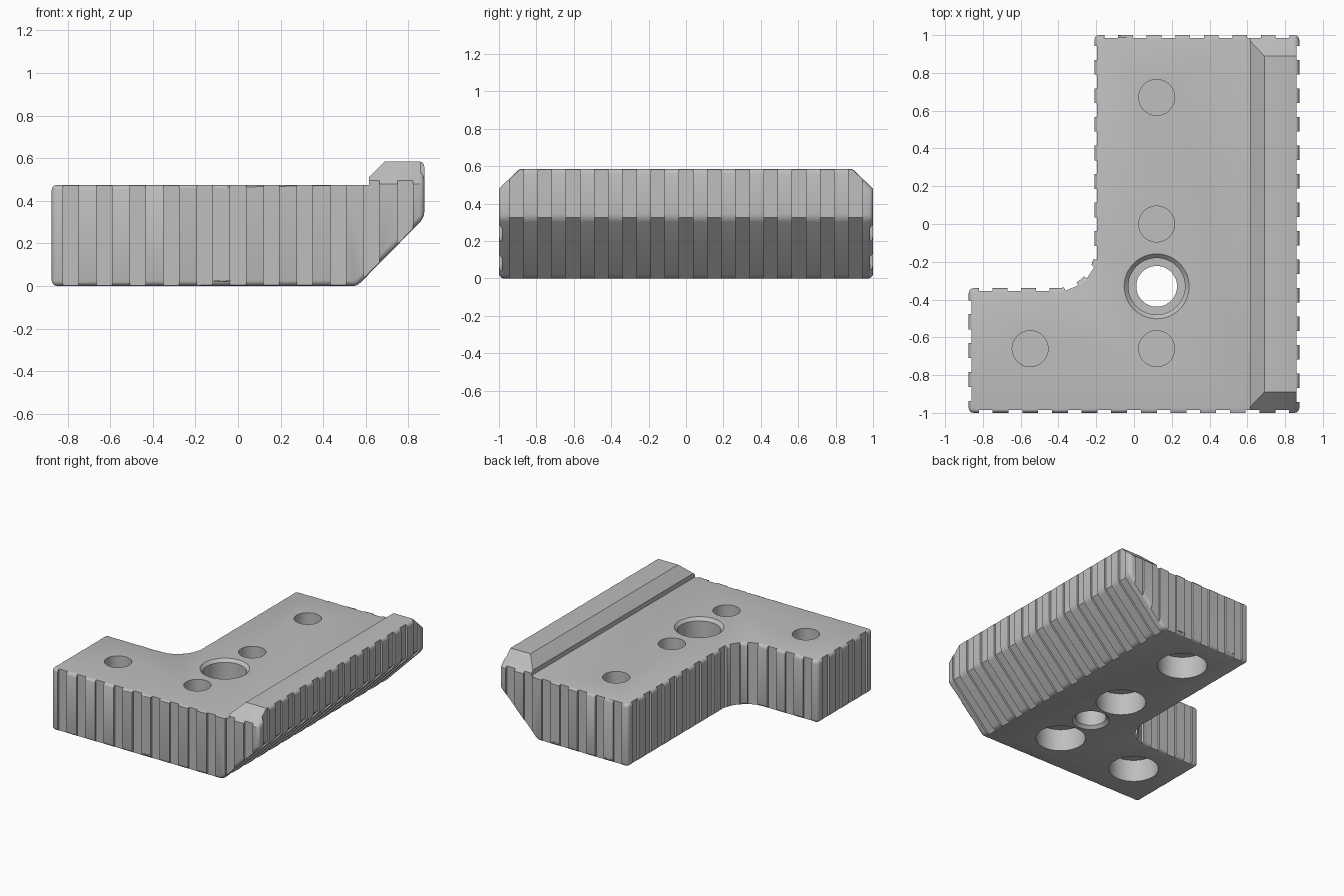
import bpy, bmesh, math
from mathutils import Vector, Matrix

if "Cube" in bpy.data.objects:
    bpy.data.objects.remove(bpy.data.objects["Cube"], do_unlink=True)

LEFT, RIGHT, STEM, SHELF, TOP = -0.875, 0.875, -0.21, -0.34, 0.475
FILLET, DEPTH, WIDTH, PITCH = 0.2, 0.015, 0.073, 0.151


def prism(bm, points, along):
    """Closed solid: a polygon pushed along a vector."""
    base = bm.faces.new([bm.verts.new(p) for p in points])
    new = bmesh.ops.extrude_face_region(bm, geom=[base], use_keep_orig=True)["geom"]
    verts = [g for g in new if isinstance(g, bmesh.types.BMVert)]
    bmesh.ops.translate(bm, verts=verts, vec=Vector(along))


def lathe(bm, x, y, profile, sides=48):
    """Closed turned solid from (radius, z) pairs."""
    rings = []
    for r, z in profile:
        rings.append([bm.verts.new((x + r * math.cos(a), y + r * math.sin(a), z))
                      for a in (math.tau * i / sides for i in range(sides))])
    for low, high in zip(rings, rings[1:]):
        for i in range(sides):
            j = (i + 1) % sides
            bm.faces.new((low[i], low[j], high[j], high[i]))
    bm.faces.new(rings[0])
    bm.faces.new(rings[-1])


def groove(bm, x, y, angle):
    """Upright slot cutter on a wall whose normal points along the angle."""
    place = (Matrix.Translation((x, y, 0.3)) @ Matrix.Rotation(angle, 4, "Z")
             @ Matrix.Diagonal((2 * DEPTH, WIDTH, 1, 1)))
    bmesh.ops.create_cube(bm, size=1, matrix=place)


def make_object(name, bm):
    bmesh.ops.recalc_face_normals(bm, faces=bm.faces[:])
    mesh = bpy.data.meshes.new(name)
    bm.to_mesh(mesh)
    bm.free()
    obj = bpy.data.objects.new(name, mesh)
    bpy.context.collection.objects.link(obj)
    return obj


def cut(obj, cutter):
    cutter.hide_render = True
    mod = obj.modifiers.new("cut", "BOOLEAN")
    mod.operation, mod.solver, mod.object = "DIFFERENCE", "EXACT", cutter
    bpy.context.view_layer.objects.active = obj
    bpy.ops.object.modifier_apply(modifier=mod.name)
    bpy.data.objects.remove(cutter, do_unlink=True)


# Main block: side profile with sloped flank and raised lip
profile = [(LEFT, 0), (0.56, 0), (RIGHT, 0.32), (RIGHT, 0.585), (0.69, 0.585),
           (0.615, 0.51), (0.615, TOP), (LEFT, TOP)]
bm = bmesh.new()
prism(bm, [(x, -1, z) for x, z in profile], (0, 2, 0))
block = make_object("corner_block", bm)

# Inner corner of the L, with its fillet, and the sloped lip ends
bm = bmesh.new()
cx, cy = STEM - FILLET, SHELF + FILLET
outline = [(STEM, 1.1), (-1, 1.1), (-1, SHELF)]
for i in range(13):
    a = math.radians(-90 + 7.5 * i)
    outline.append((cx + FILLET * math.cos(a), cy + FILLET * math.sin(a)))
prism(bm, [(x, y, -0.1) for x, y in outline], (0, 0, 0.9))
for s in (-1, 1):
    prism(bm, [(0.5, s * 1.11, 0.375), (0.5, s * 0.78, 0.69), (0.5, s * 1.11, 0.69)],
          (0.5, 0, 0))
cut(block, make_object("shape_cutter", bm))

# Rounded outer edges
bm = bmesh.new()
bm.from_mesh(block.data)
bmesh.ops.remove_doubles(bm, verts=bm.verts[:], dist=0.0005)
edges = [e for e in bm.edges
         if len(e.link_faces) == 2 and e.is_convex and e.calc_face_angle() > 0.5
         and (all(v.co.x > 0.86 for v in e.verts) or all(v.co.z < 0.478 for v in e.verts))]
bmesh.ops.bevel(bm, geom=edges, offset=0.025, segments=3, profile=0.5,
                affect="EDGES", clamp_overlap=False)
bm.to_mesh(block.data)
bm.free()

# Grip grooves around every wall
bm = bmesh.new()
for i in range(11):
    groove(bm, -0.785 + 0.157 * i, -1, math.pi / 2)
for i in range(7):
    groove(bm, -0.12 + PITCH * i, 1, math.pi / 2)
for i in range(4):
    groove(bm, LEFT, -0.9 + 0.153 * i, 0)
for i in range(3):
    groove(bm, -0.785 + PITCH * i, SHELF, math.pi / 2)
for i in range(8):
    groove(bm, STEM, 0.905 - PITCH * i, 0)
for deg in (-68, -33):
    a = math.radians(deg)
    groove(bm, cx + FILLET * math.cos(a), cy + FILLET * math.sin(a), a)

# Grooves that follow the sloped flank
inner = RIGHT - DEPTH
flank = [(inner, 0.7), (inner, 0.326), (0.44, -0.1), (0.6, -0.1), (1, 0.3), (1, 0.7)]
for i in range(13):
    y = PITCH * (i - 6) - WIDTH / 2
    prism(bm, [(x, y, z) for x, z in flank], (0, WIDTH, 0))
cut(block, make_object("groove_cutter", bm))

# Blind pockets above and below, and the stepped through hole
bm = bmesh.new()
for x, y in ((0.12, 0.67), (0.12, 0), (0.12, -0.66), (-0.55, -0.66)):
    lathe(bm, x, y, [(0.095, 0.275), (0.095, 0.6)])
    lathe(bm, x, y, [(0.175, -0.1), (0.175, 0.17)])
lathe(bm, 0.12, -0.33, [(0.13, -0.1), (0.13, 0), (0.108, 0.022), (0.108, 0.23),
                        (0.15, 0.23), (0.15, 0.453), (0.172, TOP), (0.172, 0.6)])
cut(block, make_object("hole_cutter", bm))

# Single grey material
grey = bpy.data.materials.new("light grey")
grey.use_nodes = True
colour = (0.52, 0.52, 0.52, 1)
grey.diffuse_color = colour
grey.node_tree.nodes["Principled BSDF"].inputs["Base Color"].default_value = colour
block.data.materials.clear()
block.data.materials.append(grey)

bpy.ops.object.select_all(action="DESELECT")
block.select_set(True)
bpy.context.view_layer.objects.active = block
bpy.ops.object.shade_smooth_by_angle(angle=math.radians(35))
